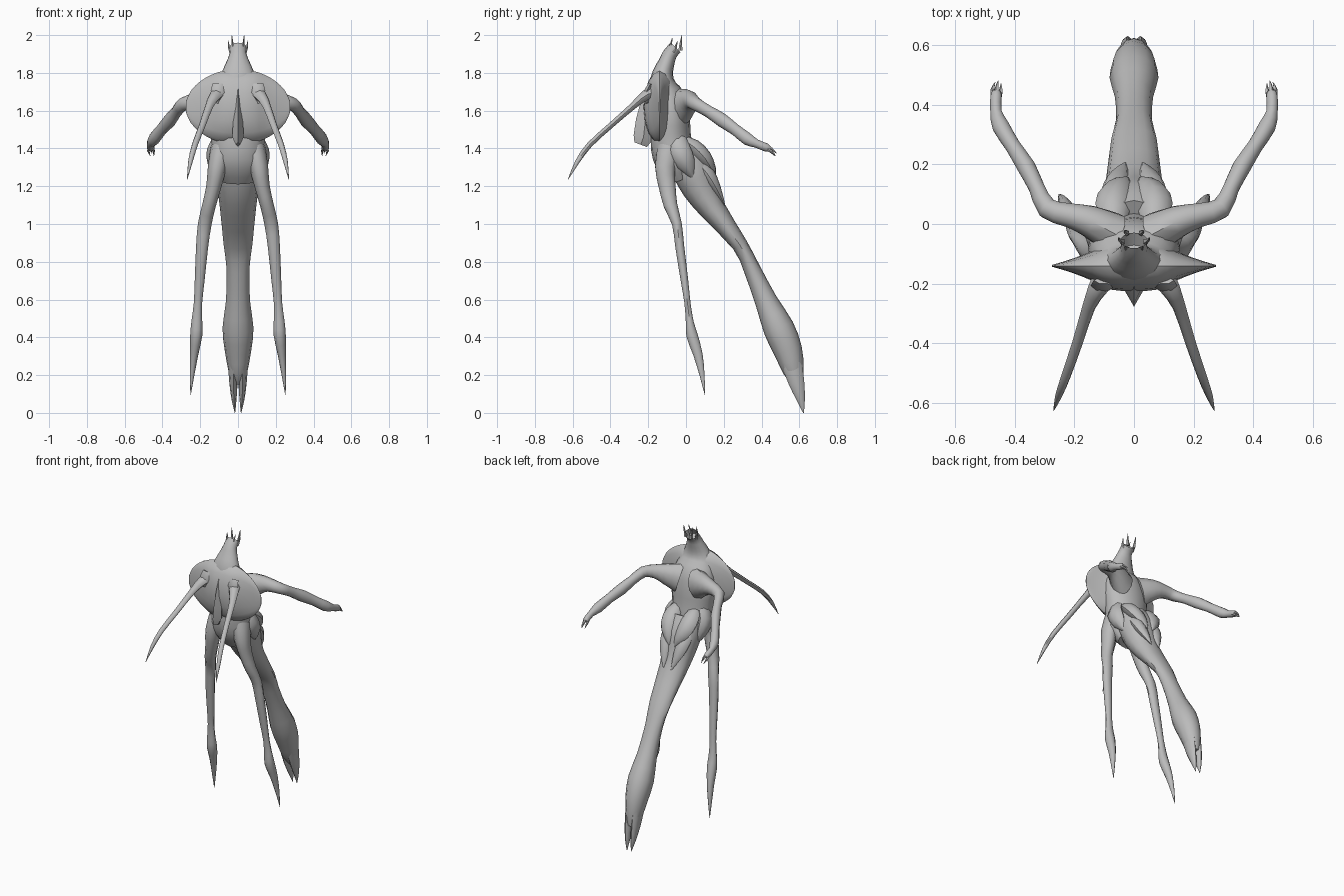
import bpy, bmesh, math
from mathutils import Vector

skin = bpy.data.materials.new("grey_skin")
skin.diffuse_color = (0.5, 0.5, 0.5, 1)


def smooth_path(pts, n):
    """Catmull-Rom resampling of (x, y, z, a, b) stations."""
    v = [Vector(p) for p in pts]
    v = [v[0]] + v + [v[-1]]
    out = []
    for i in range(1, len(v) - 2):
        p0, p1, p2, p3 = v[i - 1:i + 3]
        for k in range(n):
            t = k / n
            out.append(p1 + 0.5 * t * (p2 - p0 + t * (2 * p0 - 5 * p1 + 4 * p2 - p3
                       + t * (3 * p1 - p0 - 3 * p2 + p3))))
    return out + [v[-2]]


def tube(name, pts, ref=(1, 0, 0), sides=10, n=2, mirror=False, pit=0):
    """Loft elliptical rings: a = radius along ref, b = radius across it."""
    st = smooth_path(pts, n)
    cen = [Vector(s[:3]) for s in st]
    bm = bmesh.new()
    rings = []
    for i, s in enumerate(st):
        t = (cen[min(i + 1, len(st) - 1)] - cen[max(i - 1, 0)]).normalized()
        r = Vector(ref)
        u = (r - t * r.dot(t)).normalized()
        w = t.cross(u)
        a, b = max(s[3], 0.001), max(s[4], 0.001)
        rings.append([bm.verts.new(cen[i] + u * a * math.cos(q) + w * b * math.sin(q))
                      for q in (2 * math.pi * k / sides for k in range(sides))])
    for r0, r1 in zip(rings, rings[1:]):
        for k in range(sides):
            j = (k + 1) % sides
            bm.faces.new((r0[k], r0[j], r1[j], r1[k]))
    cap = bm.faces.new(rings[0])
    bm.faces.new(rings[-1])
    bmesh.ops.recalc_face_normals(bm, faces=bm.faces[:])
    if pit:
        bmesh.ops.inset_region(bm, faces=[cap], thickness=0.01, depth=-pit)
    me = bpy.data.meshes.new(name)
    bm.to_mesh(me)
    bm.free()
    ob = bpy.data.objects.new(name, me)
    bpy.context.collection.objects.link(ob)
    me.materials.append(skin)
    if mirror:
        ob.modifiers.new("mirror", 'MIRROR').use_mirror_merge = False
    bpy.ops.object.select_all(action='DESELECT')
    ob.select_set(True)
    bpy.context.view_layer.objects.active = ob
    bpy.ops.object.shade_smooth_by_angle(angle=math.radians(45))
    return ob


# Torso with neck and hollow mouth
tube("torso", [
    (0, -.055, 1.935, .045, .036), (0, -.085, 1.90, .045, .038),
    (0, -.105, 1.85, .065, .044), (0, -.122, 1.80, .088, .055),
    (0, -.125, 1.74, .115, .07), (0, -.10, 1.66, .145, .10),
    (0, -.08, 1.56, .155, .10), (0, -.08, 1.48, .145, .105),
    (0, -.075, 1.40, .14, .11), (0, -.06, 1.32, .14, .10),
    (0, -.03, 1.23, .09, .06)], sides=16, pit=.05)

# Wide lens-shaped hood across the chest
half = [(.275, .03, .003), (.25, .085, .010), (.20, .135, .026), (.14, .17, .05),
        (.08, .19, .08)]
hood = [(-x, -.14, 1.62, a, b) for x, a, b in half] + [(0, -.135, 1.62, .195, .09)]
hood += [(x, -.14, 1.62, a, b) for x, a, b in reversed(half)]
tube("hood", hood, ref=(0, 0, 1), sides=16)

# Pointed keel hanging on the breast
tube("breast_keel", [(0, -.185, 1.76, .006, .01), (0, -.20, 1.66, .018, .035),
                     (0, -.215, 1.55, .026, .05), (0, -.225, 1.46, .03, .053),
                     (0, -.24, 1.42, .012, .035)], sides=4, n=1)

# Crown spikes round the mouth
for i, (x, y, z, dx, dy, dz) in enumerate([
        (.022, -.085, 1.91, .008, .012, .075), (.038, -.06, 1.91, .014, .015, .06),
        (.024, -.03, 1.92, .008, .008, .08)]):
    tube("crown_spike_%d" % (i + 1), [(x, y, z, .009, .011),
         (x + dx * .7, y + dy * .4, z + dz * .5, .006, .007),
         (x + dx, y + dy, z + dz, .001, .001)], sides=5, n=1, mirror=True)

# Fused rear limb with forked tip
tube("tail", [
    (0, -.01, 1.38, .12, .10), (0, .035, 1.29, .125, .11), (0, .075, 1.19, .11, .095),
    (0, .14, 1.08, .095, .07), (0, .285, .89, .076, .042), (0, .35, .76, .06, .045),
    (0, .425, .59, .064, .06), (0, .49, .45, .082, .082), (0, .54, .33, .07, .076),
    (0, .57, .22, .05, .055), (0, .59, .16, .03, .03)], sides=12)
tube("tail_tips", [(.025, .56, .26, .028, .055), (.024, .585, .16, .022, .042),
                   (.021, .608, .07, .013, .022), (.016, .622, 0, .001, .002)],
     sides=8, mirror=True)

# Overlapping plates at the hip and rump
tube("rump_plates", [(.06, -.02, 1.45, .03, .02), (.07, .04, 1.41, .055, .04),
                     (.065, .095, 1.355, .058, .04), (.04, .135, 1.29, .035, .025),
                     (.02, .155, 1.24, .003, .003)], sides=8, mirror=True)
tube("lower_plates", [(.06, .05, 1.34, .04, .03), (.065, .11, 1.27, .045, .04),
                      (.05, .16, 1.19, .035, .025), (.03, .205, 1.10, .003, .003)],
     sides=8, mirror=True)
tube("hip_plates", [(.10, -.05, 1.45, .03, .05), (.125, -.035, 1.39, .04, .06),
                    (.125, .0, 1.32, .035, .05), (.105, .04, 1.24, .004, .006)],
     sides=8, mirror=True)

# Long front legs ending in points
tube("front_legs", [
    (.085, -.085, 1.40, .06, .07), (.11, -.11, 1.30, .05, .056),
    (.128, -.10, 1.20, .04, .047), (.153, -.082, 1.10, .036, .038),
    (.176, -.048, 1.00, .036, .027), (.19, -.033, .88, .032, .025),
    (.203, -.008, .70, .026, .021), (.212, .008, .58, .022, .017),
    (.218, .02, .48, .029, .022), (.221, .032, .41, .032, .032),
    (.232, .063, .31, .022, .026), (.243, .085, .20, .012, .014),
    (.251, .10, .095, .001, .001)], mirror=True)

# Slender forward feelers with shoulder plates
tube("front_feelers", [
    (.085, -.15, 1.70, .04, .035), (.12, -.215, 1.68, .034, .028),
    (.152, -.28, 1.625, .022, .018), (.19, -.40, 1.52, .018, .015),
    (.228, -.51, 1.42, .016, .015), (.252, -.575, 1.33, .012, .012),
    (.269, -.625, 1.235, .001, .001)], sides=8, mirror=True)
tube("feeler_plates", [(.10, -.19, 1.74, .035, .012), (.105, -.208, 1.70, .04, .018),
                       (.115, -.205, 1.64, .012, .01)], sides=6, n=1, mirror=True)

# Rear-reaching arms
tube("arms", [
    (.07, -.03, 1.62, .10, .07), (.15, .01, 1.645, .07, .055),
    (.22, .03, 1.65, .045, .042), (.29, .052, 1.635, .036, .036),
    (.325, .12, 1.595, .032, .028), (.36, .19, 1.55, .038, .032),
    (.405, .26, 1.50, .032, .027), (.445, .325, 1.45, .034, .03),
    (.462, .375, 1.425, .022, .02), (.462, .425, 1.405, .022, .02),
    (.46, .445, 1.398, .012, .014)], ref=(0, 0, 1), mirror=True)

# Fingers
for i, (dx, dz, ln) in enumerate([(-.014, -.004, .035), (0, .008, .045), (.014, -.004, .04)]):
    tube("finger_%d" % (i + 1), [
        (.46 + dx * .7, .425, 1.402 + dz, .008, .009),
        (.46 + dx, .425 + ln * .6, 1.39 + dz, .007, .008),
        (.455 + dx * .7, .435 + ln, 1.365 + dz, .001, .001)], sides=5, mirror=True)
